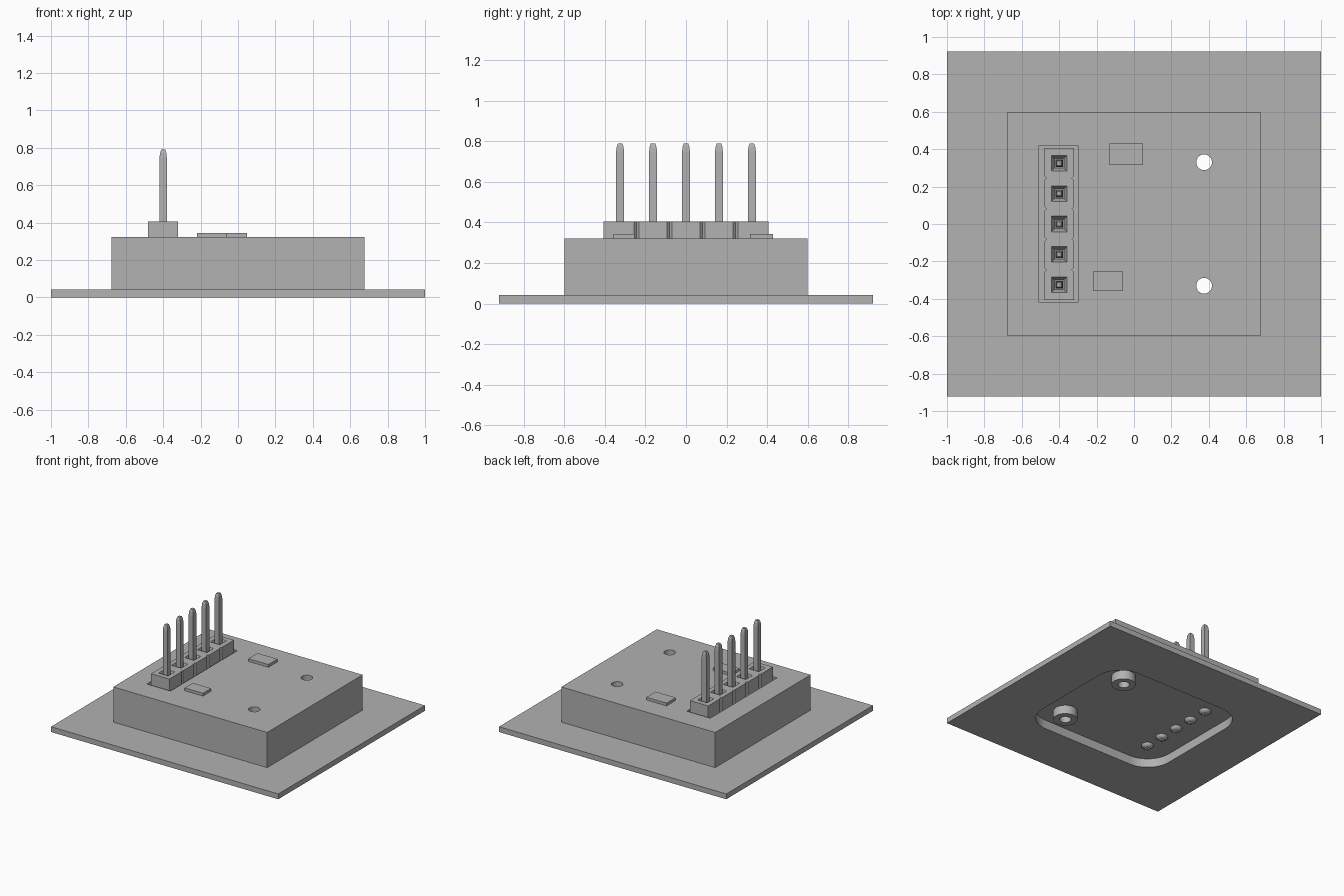
import bpy, bmesh, math

if "Cube" in bpy.data.objects:
    bpy.data.objects.remove(bpy.data.objects["Cube"])

grey = bpy.data.materials.new("plain_grey")
grey.diffuse_color = (0.445, 0.445, 0.445, 1)
grey.use_nodes = True
grey.node_tree.nodes["Principled BSDF"].inputs["Base Color"].default_value = grey.diffuse_color

PIN_X, PITCH = -0.40, 0.1625
PIN_YS = [PITCH * i for i in range(-2, 3)]
FLOOR = 0.07          # height of the underside recess floor
TOP = 0.322           # top of the raised block
HOLES = [(0.375, -0.33), (0.375, 0.33)]


def finish(name, bm):
    bmesh.ops.recalc_face_normals(bm, faces=bm.faces)
    me = bpy.data.meshes.new(name)
    bm.to_mesh(me)
    bm.free()
    me.materials.append(grey)
    ob = bpy.data.objects.new(name, me)
    bpy.context.collection.objects.link(ob)
    return ob


def add_loft(bm, sections):
    """Join (outline, z) sections into a closed solid."""
    rings = [[bm.verts.new((x, y, z)) for x, y in pts] for pts, z in sections]
    n = len(rings[0])
    for a, b in zip(rings, rings[1:]):
        for i in range(n):
            j = (i + 1) % n
            bm.faces.new((a[i], a[j], b[j], b[i]))
    bm.faces.new(rings[0][::-1])
    bm.faces.new(rings[-1])


def solid(name, *sections):
    bm = bmesh.new()
    add_loft(bm, sections)
    return finish(name, bm)


def rect(x0, x1, y0, y1):
    return [(x0, y0), (x1, y0), (x1, y1), (x0, y1)]


def square(x, y, h):
    return rect(x - h, x + h, y - h, y + h)


def circle(x, y, r, n=32):
    return [(x + r * math.cos(2 * math.pi * i / n),
             y + r * math.sin(2 * math.pi * i / n)) for i in range(n)]


def rounded(hx, hy, r, n=10):
    pts = []
    for k, (sx, sy) in enumerate([(1, 1), (-1, 1), (-1, -1), (1, -1)]):
        for i in range(n + 1):
            a = math.pi / 2 * (k + i / n)
            pts.append((sx * (hx - r) + r * math.cos(a),
                        sy * (hy - r) + r * math.sin(a)))
    return pts


def cut(ob, cutter):
    mod = ob.modifiers.new("cut", 'BOOLEAN')
    mod.operation = 'DIFFERENCE'
    mod.solver = 'EXACT'
    mod.object = cutter
    bpy.context.view_layer.objects.active = ob
    bpy.ops.object.modifier_apply(modifier=mod.name)
    bpy.data.objects.remove(cutter)


def smooth(ob):
    bpy.ops.object.select_all(action='DESELECT')
    ob.select_set(True)
    bpy.context.view_layer.objects.active = ob
    bpy.ops.object.shade_smooth_by_angle(angle=math.radians(30))


def recess_cutter():
    ring = rounded(0.60, 0.523, 0.20)
    return solid("recess_cutter", (ring, -0.1), (ring, FLOOR))


def hole_cutter(x, y):
    ring = circle(x, y, 0.042)
    return solid("hole_cutter", (ring, -0.1), (ring, 0.5))


# Thin square base flange, opened by the underside recess
plate_outline = rect(-1, 1, -0.922, 0.922)
plate = solid("base_plate", (plate_outline, 0), (plate_outline, 0.042))
cut(plate, recess_cutter())
smooth(plate)

# Raised block with recess, header slot and screw holes
block_outline = rect(-0.677, 0.677, -0.60, 0.60)
block = solid("raised_block", (block_outline, 0.042), (block_outline, TOP))
cut(block, recess_cutter())
slot = rect(-0.508, -0.30, -0.42, 0.42)
cut(block, solid("slot_cutter", (slot, 0.16), (slot, 0.5)))
for x, y in HOLES:
    cut(block, hole_cutter(x, y))
smooth(block)

# Screw bosses standing in the underside recess
for x, y in HOLES:
    ring = circle(x, y, 0.088)
    boss = solid("screw_boss", (ring, 0.0), (ring, FLOOR))
    cut(boss, hole_cutter(x, y))
    smooth(boss)

# Header strip with chamfered nicks between the positions
half, c = 0.08, 0.012
right_side = []
for y in PIN_YS:
    lo, hi = y - PITCH / 2, y + PITCH / 2
    first, last = y == PIN_YS[0], y == PIN_YS[-1]
    if first:
        right_side.append((half, lo))
    else:
        right_side += [(half - c, lo), (half, lo + c)]
    right_side.append((half, hi if last else hi - c))
outline = [(PIN_X + x, y) for x, y in right_side]
outline += [(PIN_X - x, y) for x, y in reversed(right_side)]
header = solid("header_strip", (outline, 0.16), (outline, 0.406))
bm = bmesh.new()
for y in PIN_YS:
    add_loft(bm, [(square(PIN_X, y, 0.025), 0.35),
                  (square(PIN_X, y, 0.029), 0.37),
                  (square(PIN_X, y, 0.042), 0.406),
                  (square(PIN_X, y, 0.042), 0.45)])
cut(header, finish("funnel_cutter", bm))

# Square pins with tapered tips, and solder domes underneath
for y in PIN_YS:
    solid("header_pin",
          (square(PIN_X, y, 0.012), 0.034),
          (square(PIN_X, y, 0.020), 0.05),
          (square(PIN_X, y, 0.020), 0.745),
          (square(PIN_X, y, 0.017), 0.772),
          (square(PIN_X, y, 0.011), 0.79))
    dome = [(circle(PIN_X, y, 0.045 * math.cos(a), 20),
             FLOOR - 0.03 * math.sin(a))
            for a in (math.radians(d) for d in (0, 20, 40, 60, 78))]
    smooth(solid("solder_dome", *dome))

# Small flat chips on the top face
for chip in (rect(-0.13, 0.047, 0.315, 0.43), rect(-0.22, -0.058, -0.357, -0.255)):
    solid("chip", (chip, TOP), (chip, 0.344))
